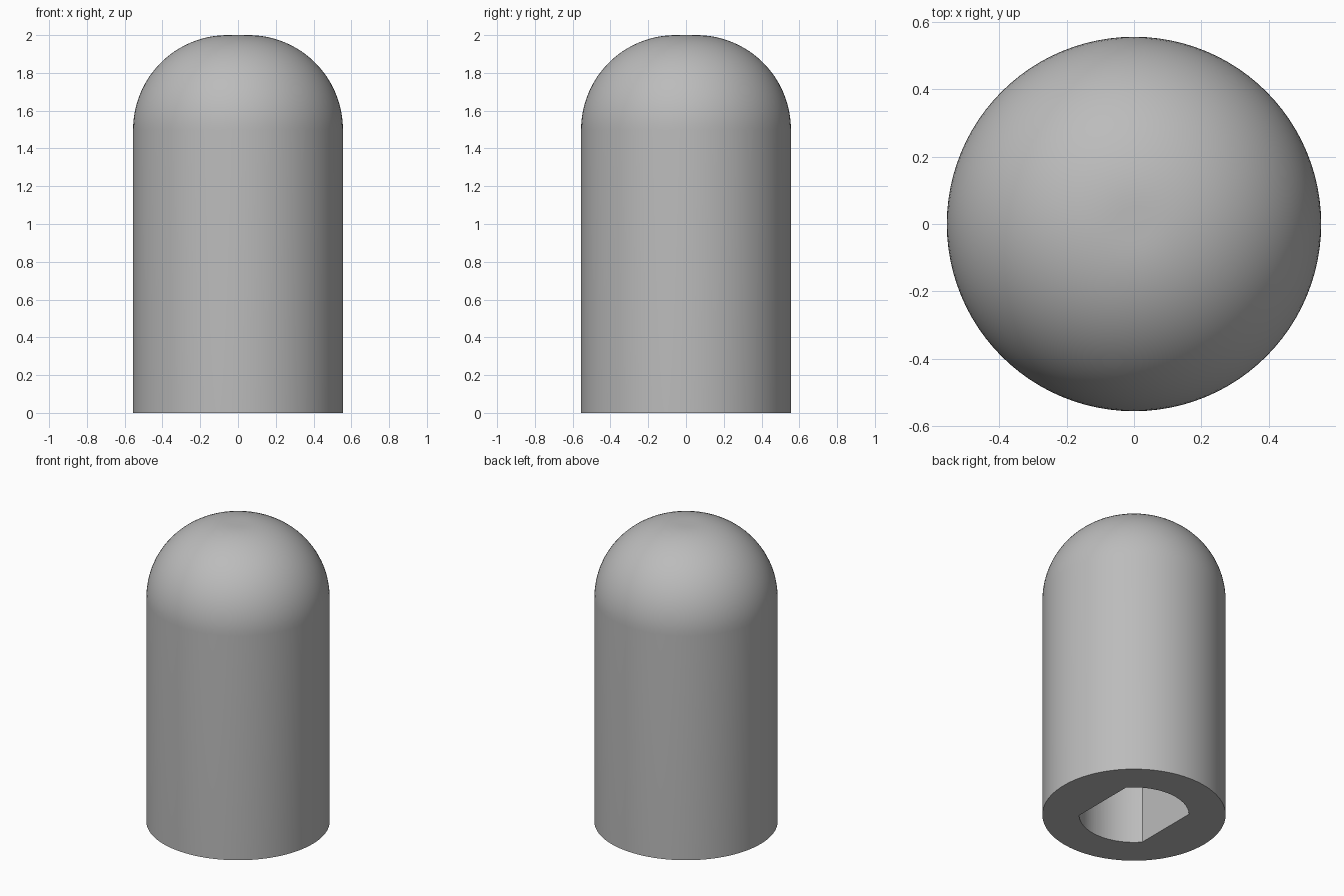
import bpy, bmesh, math

if "Cube" in bpy.data.objects:
    bpy.data.objects.remove(bpy.data.objects["Cube"])

RADIUS, HEIGHT, FILLET = 0.5555, 2.0, 0.5       # domed peg
HOLE_R, HOLE_HALF, HOLE_DEPTH = 0.333, 0.25, 1.11  # double-D socket

grey = bpy.data.materials.new("light grey")
grey.diffuse_color = (0.5, 0.5, 0.5, 1)
grey.use_nodes = True
grey.node_tree.nodes["Principled BSDF"].inputs["Base Color"].default_value = grey.diffuse_color


def make_object(name, bm):
    bmesh.ops.recalc_face_normals(bm, faces=bm.faces)
    mesh = bpy.data.meshes.new(name)
    bm.to_mesh(mesh)
    bm.free()
    mesh.materials.append(grey)
    obj = bpy.data.objects.new(name, mesh)
    bpy.context.collection.objects.link(obj)
    return obj


# Peg body: straight wall, rounded shoulder and small flat crown, revolved
profile = [(0, 0), (RADIUS, 0)]
for i in range(25):
    a = math.pi / 2 * i / 24
    profile.append((RADIUS - FILLET + FILLET * math.cos(a),
                    HEIGHT - FILLET + FILLET * math.sin(a)))
profile.append((0, HEIGHT))
bm = bmesh.new()
verts = [bm.verts.new((r, 0, z)) for r, z in profile]
edges = [bm.edges.new(pair) for pair in zip(verts, verts[1:])]
bmesh.ops.spin(bm, geom=verts + edges, cent=(0, 0, 0), axis=(0, 0, 1),
               angle=2 * math.pi, steps=96)
bmesh.ops.remove_doubles(bm, verts=bm.verts, dist=1e-5)
body = make_object("peg_body", bm)

# Socket cutter: circle with two flats facing left and right
half = math.acos(HOLE_HALF / HOLE_R)
outline = []
for start in (half, math.pi + half):
    for i in range(25):
        a = start + (math.pi - 2 * half) * i / 24
        outline.append((HOLE_R * math.cos(a), HOLE_R * math.sin(a)))
bm = bmesh.new()
base = bm.faces.new([bm.verts.new((x, y, -0.2)) for x, y in outline])
top = bmesh.ops.extrude_face_region(bm, geom=[base])
bmesh.ops.translate(bm, vec=(0, 0, HOLE_DEPTH + 0.2),
                    verts=[g for g in top["geom"] if isinstance(g, bmesh.types.BMVert)])
cutter = make_object("socket_cutter", bm)
cutter.hide_render = True

# Cut the socket, then smooth the round surfaces
mod = body.modifiers.new("socket", 'BOOLEAN')
mod.operation = 'DIFFERENCE'
mod.solver = 'EXACT'
mod.object = cutter
bpy.context.view_layer.objects.active = body
body.select_set(True)
bpy.ops.object.modifier_apply(modifier=mod.name)
bpy.data.objects.remove(cutter)
bpy.ops.object.shade_smooth_by_angle(angle=math.radians(30))
